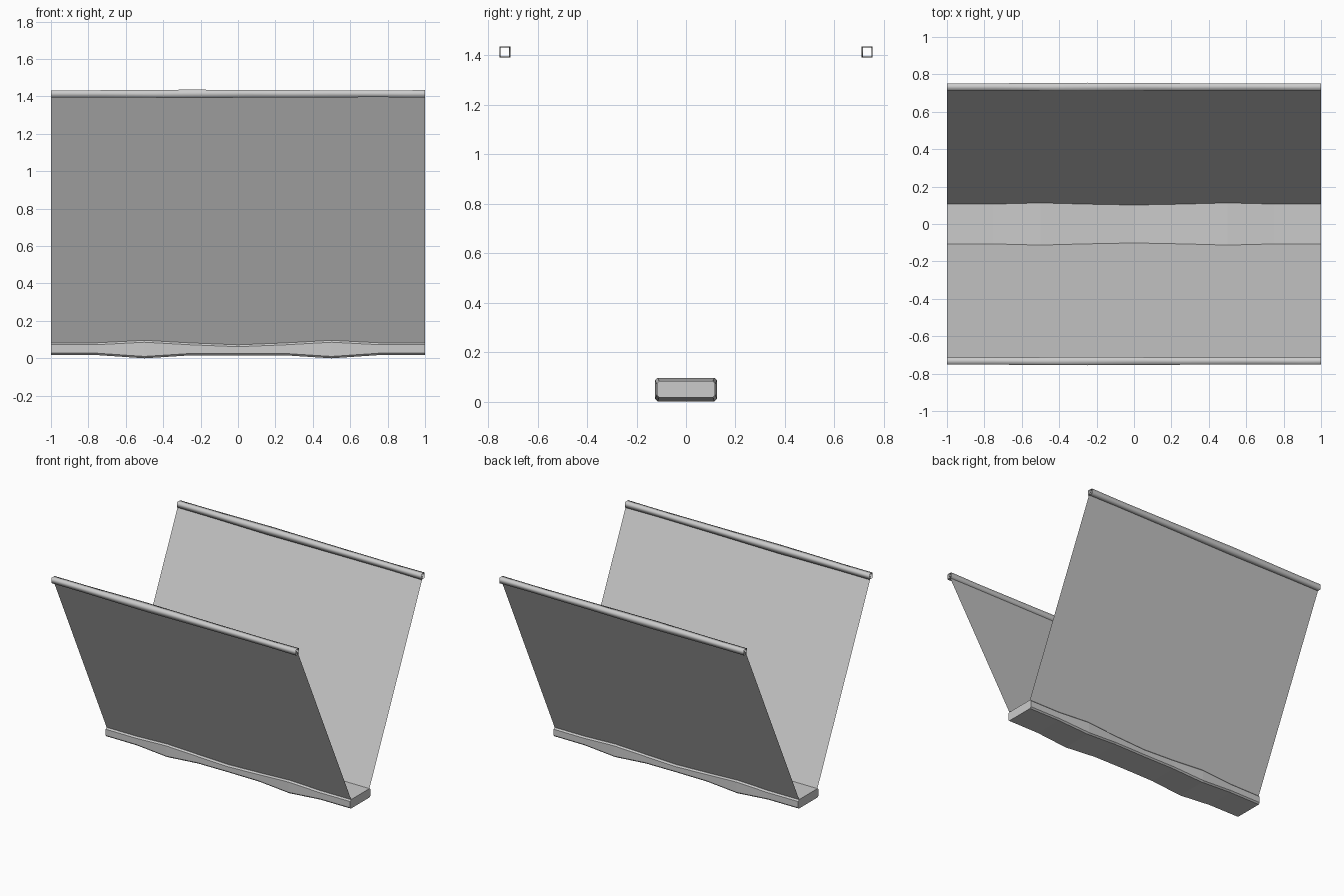
import bpy, bmesh

if "Cube" in bpy.data.objects:
    bpy.data.objects.remove(bpy.data.objects["Cube"])


def loft(name, rings, caps, smooth):
    """Skin a list of equal-length rings into one mesh object."""
    bm = bmesh.new()
    loops = [[bm.verts.new(p) for p in ring] for ring in rings]
    n = len(loops[0])
    for a, b in zip(loops, loops[1:]):
        for i in range(n):
            j = (i + 1) % n
            bm.faces.new((a[i], a[j], b[j], b[i]))
    if caps:
        bm.faces.new(loops[0])
        bm.faces.new(loops[-1])
    bmesh.ops.recalc_face_normals(bm, faces=bm.faces)
    for f in bm.faces:
        f.smooth = smooth and len(f.verts) == 4
    me = bpy.data.meshes.new(name)
    bm.to_mesh(me)
    bm.free()
    ob = bpy.data.objects.new(name, me)
    bpy.context.collection.objects.link(ob)
    return ob


# Uneven bottom beam: x, half width, bottom z, top z (mirrored in x)
half = [(0, .116, .016, .072), (.25, .118, .016, .082), (.5, .125, .0, .096),
        (.75, .119, .017, .083), (1, .118, .017, .083)]
stations = [(-x, w, b, t) for x, w, b, t in reversed(half[1:])] + half


def beam_ring(x, w, b, t):
    c = .01
    quarter = [(w, b + c), (w, t - c), (w - c, t)]
    right = [(w - c, b)] + quarter
    left = [(-y, z) for y, z in reversed(right)]
    return [(x, y, z) for y, z in right + left]


loft("bottom_beam", [beam_ring(*s) for s in stations], True, False)

# Square open-ended top rails with a slightly varying thickness
RAIL_Y, RAIL_Z = .733, 1.414
rail_sizes = [(-1, .019), (-.75, .019), (-.25, .0222), (.25, .0195),
              (.75, .018), (1, .0195)]

for side, label in ((-1, "front"), (1, "back")):
    y0 = side * RAIL_Y
    rings = [[(x, y0 - r, RAIL_Z - r), (x, y0 + r, RAIL_Z - r),
              (x, y0 + r, RAIL_Z + r), (x, y0 - r, RAIL_Z + r)]
             for x, r in rail_sizes]
    loft(label + "_top_rail", rings, False, True)

    # Thin leaning panel from the beam up to the rail
    bm = bmesh.new()
    lo, hi = (side * .092, .052), (y0, RAIL_Z)
    corners = [(-1, *lo), (1, *lo), (1, *hi), (-1, *hi)]
    bm.faces.new([bm.verts.new(p) for p in corners])
    me = bpy.data.meshes.new(label + "_panel")
    bm.to_mesh(me)
    bm.free()
    bpy.context.collection.objects.link(
        bpy.data.objects.new(label + "_panel", me))
